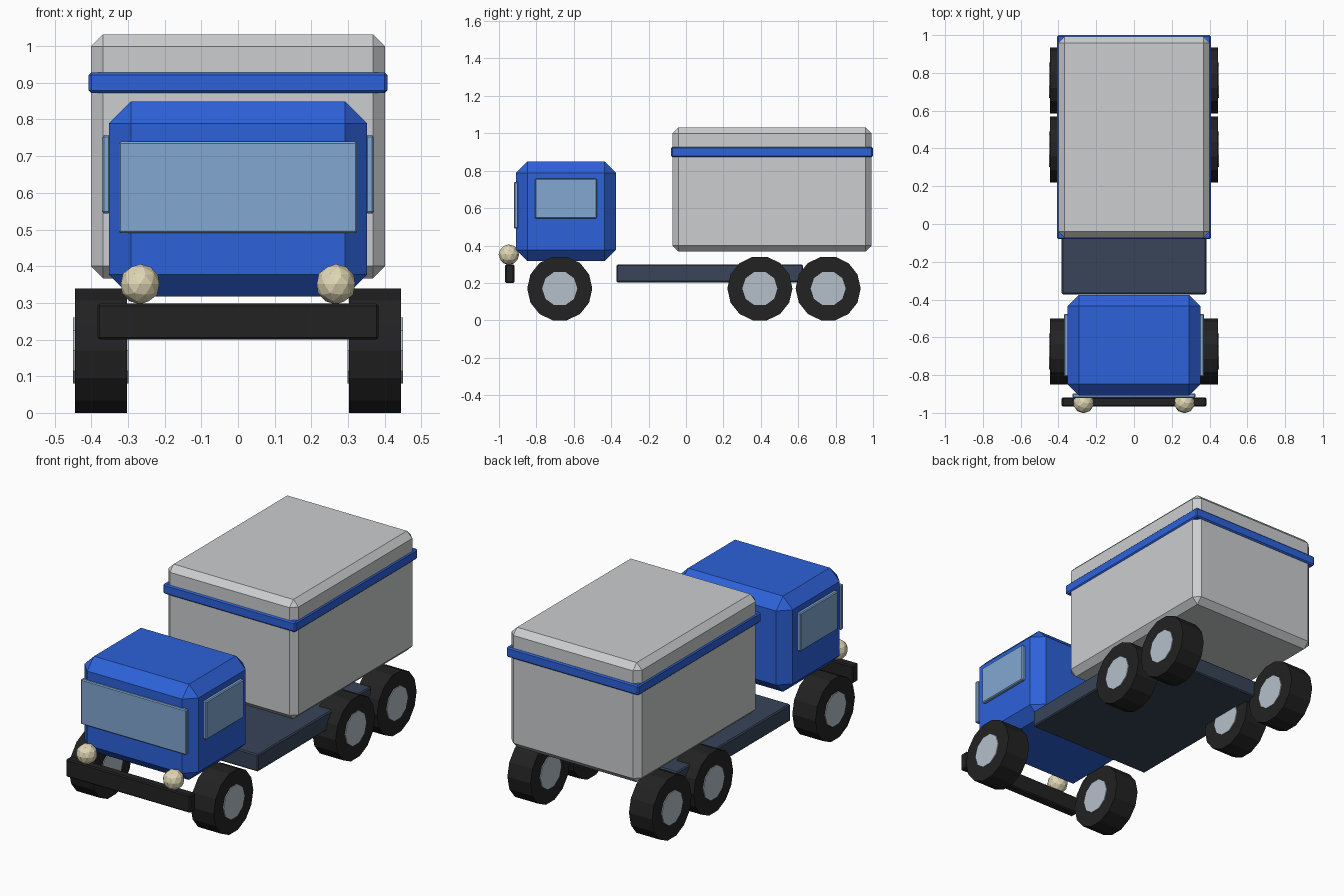
import bpy
import math

if "Cube" in bpy.data.objects:
    bpy.data.objects.remove(bpy.data.objects["Cube"])


def material(name, rgb):
    m = bpy.data.materials.new(name)
    m.diffuse_color = (*rgb, 1.0)
    m.use_nodes = True
    m.node_tree.nodes["Principled BSDF"].inputs["Base Color"].default_value = m.diffuse_color
    return m


BLUE = material("cab blue", (0.026, 0.122, 0.70))
GREY = material("cargo grey", (0.60, 0.61, 0.62))
GLASS = material("window glass", (0.22, 0.39, 0.64))
BLACK = material("tyre black", (0.016, 0.016, 0.017))
SLATE = material("chassis slate", (0.04, 0.058, 0.098))
STEEL = material("hub steel", (0.46, 0.52, 0.59))
CREAM = material("lamp cream", (0.75, 0.68, 0.46))


def finish(name, mat):
    ob = bpy.context.object
    ob.name = name
    ob.data.materials.append(mat)
    return ob


def box(name, xs, ys, zs, mat, bevel):
    """Box between two corners with single-segment chamfered edges."""
    lo, hi = zip(xs, ys, zs)
    bpy.ops.mesh.primitive_cube_add(
        size=1, location=[(a + b) / 2 for a, b in zip(lo, hi)])
    ob = finish(name, mat)
    ob.scale = [b - a for a, b in zip(lo, hi)]
    bpy.ops.object.transform_apply(location=False, rotation=False, scale=True)
    mod = ob.modifiers.new("chamfer", "BEVEL")
    mod.width = bevel
    mod.segments = 1
    mod.limit_method = 'NONE'
    return ob


def disc(name, x, y, z, radius, depth, sides, mat):
    """Cylinder lying along the x axis."""
    bpy.ops.mesh.primitive_cylinder_add(
        vertices=sides, radius=radius, depth=depth,
        location=(x, y, z), rotation=(0, math.pi / 2, 0))
    return finish(name, mat)


# Chassis and bumper
box("chassis", (-0.383, 0.383), (-0.372, 0.625), (0.203, 0.298), SLATE, 0.006)
box("bumper", (-0.383, 0.383), (-0.967, -0.918), (0.20, 0.298), BLACK, 0.006)

# Cargo box with a band around it
box("cargo_box", (-0.401, 0.401), (-0.073, 0.992), (0.367, 1.032), GREY, 0.033)
box("cargo_band", (-0.407, 0.407), (-0.08, 1.0), (0.872, 0.928), BLUE, 0.007)

# Cab and windscreen
box("cab", (-0.352, 0.352), (-0.908, -0.375), (0.317, 0.849), BLUE, 0.06)
box("windscreen", (-0.325, 0.325), (-0.92, -0.897), (0.49, 0.74), GLASS, 0.005)

for side, s in (("left", -1), ("right", 1)):
    # Side windows
    box(f"{side}_window", sorted((s * 0.348, s * 0.371)), (-0.807, -0.477),
        (0.544, 0.757), GLASS, 0.005)

    # Headlights
    bpy.ops.mesh.primitive_ico_sphere_add(
        subdivisions=2, radius=0.055, location=(s * 0.267, -0.947, 0.351))
    finish(f"{side}_headlight", CREAM)

    # Wheels: tyre and hub
    for axle, y in (("front", -0.675), ("middle", 0.395), ("rear", 0.76)):
        disc(f"{side}_{axle}_tyre", s * 0.374, y, 0.17, 0.174, 0.142, 14, BLACK)
        disc(f"{side}_{axle}_hub", s * 0.374, y, 0.17, 0.094, 0.152, 10, STEEL)
